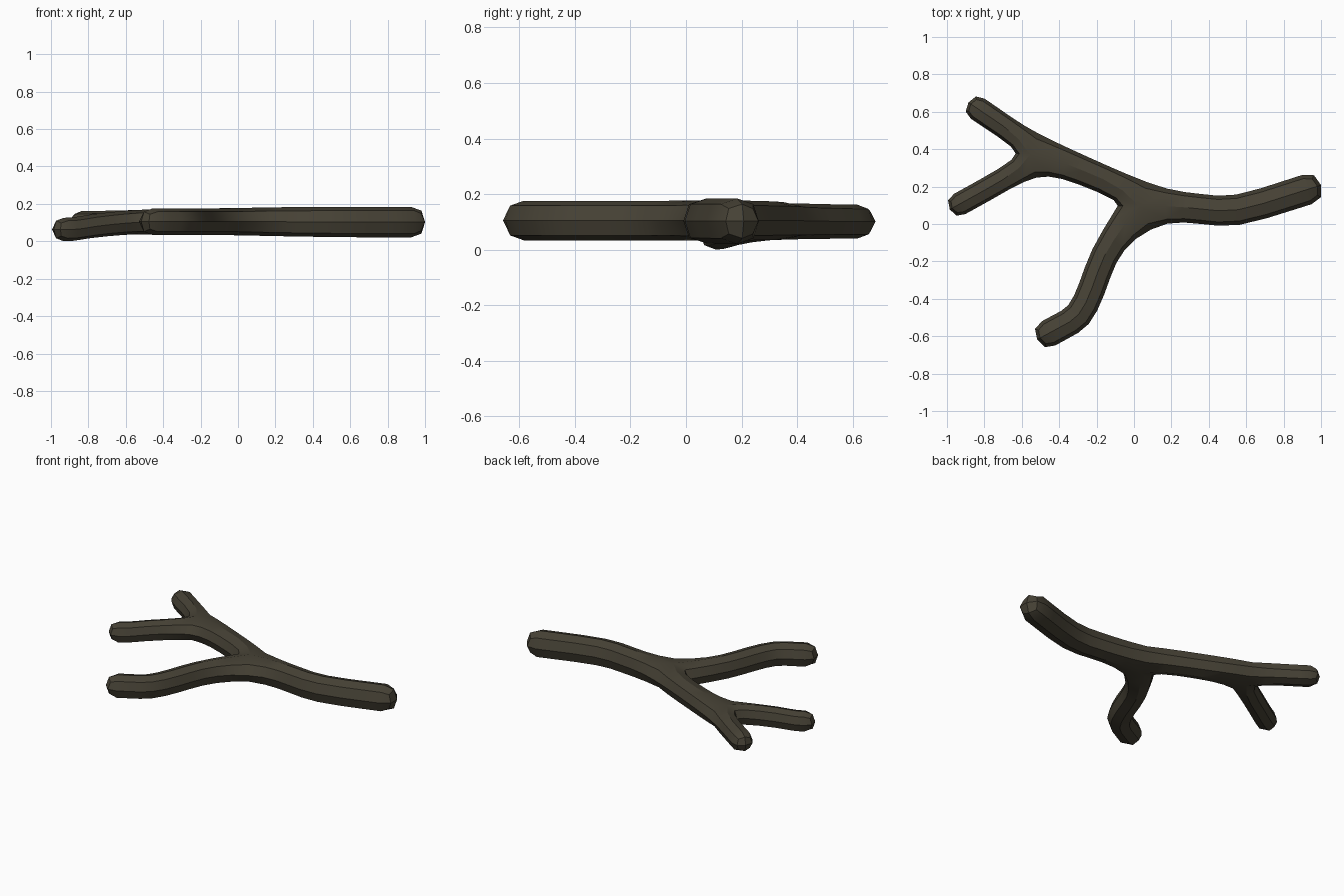
import bpy, bmesh
from mathutils import Vector

if "Cube" in bpy.data.objects:
    bpy.data.objects.remove(bpy.data.objects["Cube"])

bm = bmesh.new()


def frame(left, right, z, h):
    """Four-sided cross-section: left top, left bottom, right bottom, right top."""
    l, r = Vector(left), Vector(right)
    return [bm.verts.new((p.x, p.y, z + s * h)) for p, s in ((l, 1), (l, -1), (r, -1), (r, 1))]


def ring(center, direction, w, z, h):
    c = Vector(center)
    d = Vector(direction).normalized()
    n = Vector((-d.y, d.x)) * w
    return frame(c + n, c - n, z, h)


def flip(f):
    return f[::-1]


def bridge(a, b):
    for i in range(4):
        j = (i + 1) % 4
        bm.faces.new((a[i], a[j], b[j], b[i]))


def branch(start, nodes, cap_len=None):
    """Run a square tube from a frame through (x, y, w, z, h) nodes; cap the end if asked."""
    l, r = start[0].co, start[3].co
    pts = [((l + r) / 2).to_2d()] + [Vector(n[:2]) for n in nodes]
    dirs = [(b - a).normalized() for a, b in zip(pts, pts[1:])]
    prev = start
    for i, n in enumerate(nodes):
        _, _, w, z, h = n
        last = i == len(nodes) - 1
        if last and cap_len:
            f = ring(pts[i + 1] - dirs[i] * cap_len, dirs[i], w, z, h)
            bridge(prev, f)
            prev = f
        d = dirs[i] if last else dirs[i] + dirs[i + 1]
        f = ring(pts[i + 1], d, w, z, h)
        bridge(prev, f)
        prev = f
    if cap_len:
        bm.faces.new(prev)
    return prev


def junction(frames):
    """Join three outward frames, listed counter-clockwise."""
    bm.faces.new([v for f in frames for v in (f[3], f[0])])
    bm.faces.new([v for f in frames for v in (f[2], f[1])][::-1])
    for a, b in zip(frames, frames[1:] + frames[:1]):
        bm.faces.new((a[0], a[1], b[2], b[3]))


# main fork
right = frame((.18, .182), (.18, .015), .105, .077)
main = frame((-.075, .12), (-.03, .262), .105, .072)
leg = frame((.0, -.075), (-.10, .075), .105, .071)
junction([right, main, leg])

# second fork
main_end = frame((-.44, .447), (-.46, .262), .104, .068)
upper = frame((-.635, .405), (-.585, .522), .102, .063)
lower = frame((-.58, .235), (-.63, .35), .100, .064)
junction([main_end, upper, lower])

# limbs
branch(right, [(.36, .08, .079, .104, .079), (.54, .062, .082, .103, .081),
               (1.0, .208, .082, .1025, .082)], .16)
branch(leg, [(-.165, -.17, .073, .105, .071), (-.225, -.35, .074, .105, .071),
             (-.292, -.495, .076, .105, .071), (-.518, -.618, .074, .105, .071)], .14)
mid = branch(main, [(-.28, .29, .076, .105, .070)])
bridge(mid, flip(main_end))
branch(upper, [(-.885, .65, .065, .101, .061)], .12)
branch(lower, [(-.80, .18, .062, .080, .063), (-.985, .078, .062, .063, .0625)], .12)

bmesh.ops.recalc_face_normals(bm, faces=bm.faces)
mesh = bpy.data.meshes.new("branch")
bm.to_mesh(mesh)
bm.free()
obj = bpy.data.objects.new("branch", mesh)
bpy.context.collection.objects.link(obj)

# rounded facets: one level gives eight-sided limbs
sub = obj.modifiers.new("facets", 'SUBSURF')
sub.levels = sub.render_levels = 1
sub.use_limit_surface = False
bpy.context.view_layer.objects.active = obj
obj.select_set(True)
bpy.ops.object.modifier_apply(modifier=sub.name)
bpy.ops.object.shade_smooth_by_angle(angle=0.52)

bark = bpy.data.materials.new("dark bark")
bark.diffuse_color = (.062, .054, .036, 1)
bark.use_nodes = True
bark.node_tree.nodes["Principled BSDF"].inputs["Base Color"].default_value = bark.diffuse_color
obj.data.materials.append(bark)
